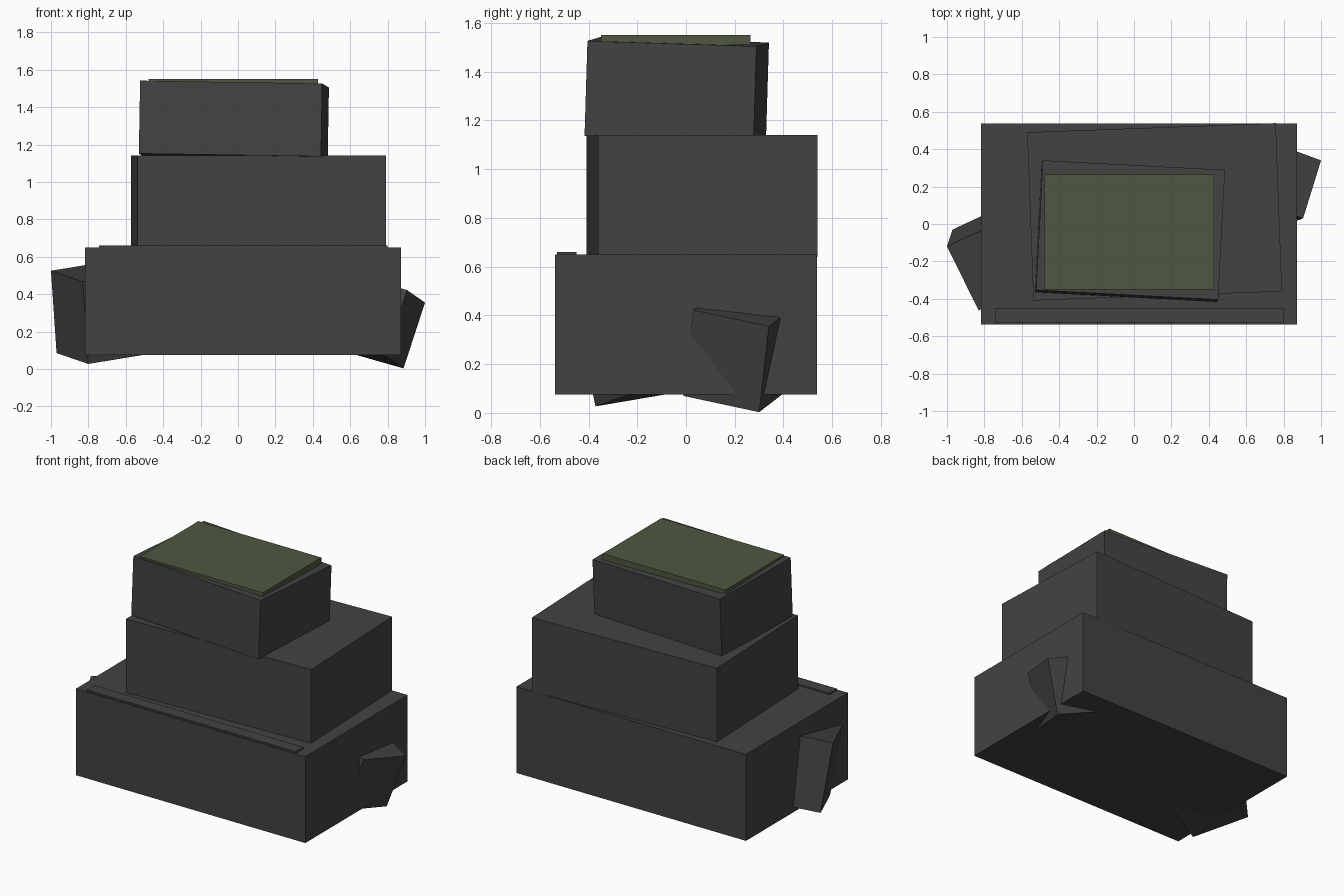
import bpy, math
from mathutils import Matrix, Vector, Euler

if "Cube" in bpy.data.objects:
    bpy.data.objects.remove(bpy.data.objects["Cube"])


def material(name, rgb):
    m = bpy.data.materials.new(name)
    m.diffuse_color = (*rgb, 1)
    m.use_nodes = True
    m.node_tree.nodes["Principled BSDF"].inputs["Base Color"].default_value = m.diffuse_color
    return m


GREY = material("dark grey", (0.055, 0.055, 0.055))
GREEN = material("olive green", (0.077, 0.096, 0.05))


def box(name, centre, size, mat, rot=(0, 0, 0)):
    """Box from centre, size and rotation in degrees."""
    bpy.ops.mesh.primitive_cube_add(size=1)
    ob = bpy.context.object
    ob.name = name
    r = Euler([math.radians(a) for a in rot]).to_matrix().to_4x4()
    ob.data.transform(Matrix.Translation(centre) @ r @ Matrix.Diagonal((*size, 1)))
    ob.data.materials.append(mat)
    return ob


def tilted_block(name, corner, edge_a, edge_b, length, inward):
    """Block whose outer face is spanned by two edges, running into the base."""
    p, a, b = Vector(corner), Vector(edge_a), Vector(edge_b)
    b -= a * (a.dot(b) / a.dot(a))
    c = a.cross(b).normalized() * length
    if c.x * inward < 0:
        c = -c
    ob = box(name, (0, 0, 0), (1, 1, 1), GREY)
    m = Matrix((a, b, c)).transposed()
    ob.data.transform(Matrix.Translation(p + (a + b + c) / 2) @ m.to_4x4())
    if m.determinant() < 0:
        ob.data.flip_normals()
    return ob


# Stacked body
box("base_block", (0.027, 0, 0.3625), (1.69, 1.075, 0.575), GREY)
box("middle_block", (0.11, 0.065, 0.89), (1.33, 0.9, 0.5), GREY, (0, 0, 2.1))
box("upper_block", (-0.022, -0.038, 1.328), (0.975, 0.695, 0.39), GREY, (-1.8, 0.9, -3))

# Top plate and front ledge
box("top_plate", (-0.025, -0.042, 1.53), (0.905, 0.615, 0.04), GREEN)
box("front_ledge", (0.028, -0.49, 0.645), (1.54, 0.08, 0.03), GREY)

# Tilted blocks poking out of the sides
tilted_block("left_side_block", (-1.0, -0.12, 0.525), (0.03, 0.09, -0.44),
             (0.17, -0.34, -0.065), 0.55, 1)
tilted_block("right_side_block", (1.0, 0.34, 0.355), (-0.115, -0.04, -0.352),
             (-0.095, -0.31, 0.07), 0.4, -1)
